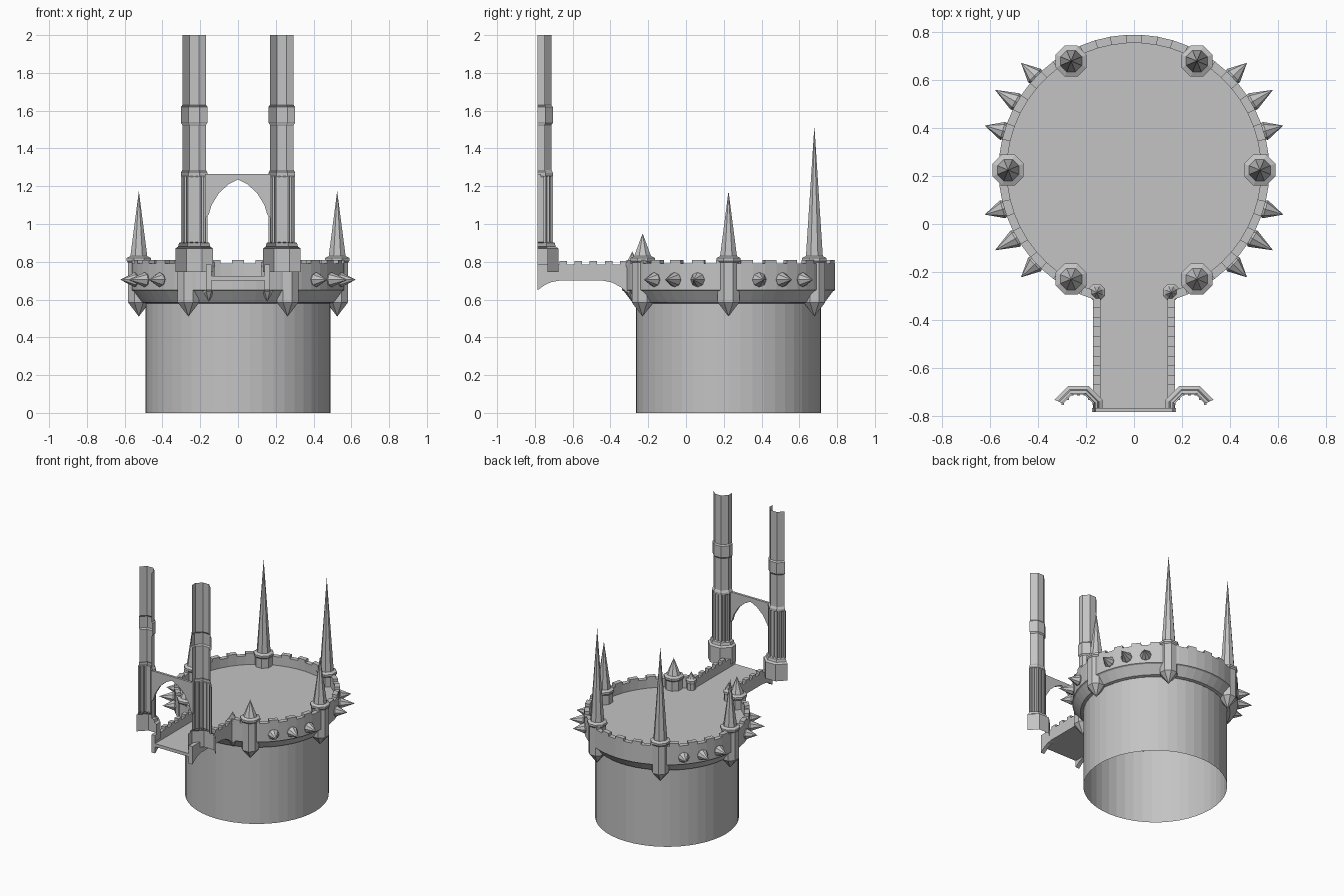
import bpy, bmesh, math
from mathutils import Matrix, Vector

cube = bpy.data.objects.get("Cube")
if cube:
    bpy.data.objects.remove(cube)

stone = bpy.data.materials.new("grey_stone")
stone.use_nodes = True
GREY = (0.55, 0.55, 0.55, 1)
stone.diffuse_color = GREY
stone.node_tree.nodes["Principled BSDF"].inputs["Base Color"].default_value = GREY

CY = 0.225       # centre of the round platform
DECK = 0.725
RING_IN, RING_OUT = 0.53, 0.565
SEGS = 54


def finish(name, bm, recalc=True):
    if recalc:
        bmesh.ops.recalc_face_normals(bm, faces=bm.faces)
    mesh = bpy.data.meshes.new(name)
    bm.to_mesh(mesh)
    bm.free()
    mesh.materials.append(stone)
    obj = bpy.data.objects.new(name, mesh)
    bpy.context.collection.objects.link(obj)
    return obj


def loft(bm, rings, closed=True):
    """Skin a list of equally long point rings; one-point rings make a tip."""
    rows = [[bm.verts.new(p) for p in ring] for ring in rings]
    for a, b in zip(rows, rows[1:]):
        n = max(len(a), len(b))
        for i in range(n if closed else n - 1):
            j = (i + 1) % n
            quad = [a[i % len(a)], a[j % len(a)], b[j % len(b)], b[i % len(b)]]
            bm.faces.new(list(dict.fromkeys(quad)))


def lathe(bm, profile, sides, matrix, turn=0.0):
    """Revolve (radius, height) points round the local z axis."""
    rings = []
    for r, z in profile:
        steps = range(sides) if r > 0 else [0]
        angles = [math.tau * i / sides + turn for i in steps]
        rings.append([matrix @ Vector((r * math.cos(a), r * math.sin(a), z)) for a in angles])
    loft(bm, rings)


def prism(bm, outline, offset):
    """Extrude a flat outline by an offset vector."""
    a = [bm.verts.new(p) for p in outline]
    b = [bm.verts.new(Vector(p) + Vector(offset)) for p in outline]
    bm.faces.new(a)
    bm.faces.new(b[::-1])
    for i in range(len(a)):
        j = (i + 1) % len(a)
        bm.faces.new((a[i], a[j], b[j], b[i]))


def box(bm, x0, x1, y0, y1, z0, z1):
    prism(bm, [(x0, y0, z0), (x1, y0, z0), (x1, y1, z0), (x0, y1, z0)], (0, 0, z1 - z0))


centre = Matrix.Translation((0, CY, 0))

# Round drum, open underneath
bm = bmesh.new()
lathe(bm, [(0.49, 0), (0.49, 0.58)], 48, centre)
finish("drum", bm)

# Flared corbel, lower wall and deck
bm = bmesh.new()
lathe(bm, [(0.49, 0.58), (0.51, 0.585), (0.555, 0.645), (RING_OUT, 0.65),
           (RING_OUT, DECK), (0, DECK)], SEGS, centre)
finish("platform", bm)

# Crenellated parapet, open where the bridge joins
bm = bmesh.new()
for i in range(SEGS):
    if 38 <= i <= 42:
        continue
    top = 0.81 if i % 2 else 0.79
    a0, a1 = math.tau * i / SEGS, math.tau * (i + 1) / SEGS
    corners = [(RING_IN, a0), (RING_OUT, a0), (RING_OUT, a1), (RING_IN, a1)]
    prism(bm, [(r * math.cos(a), CY + r * math.sin(a), DECK) for r, a in corners],
          (0, 0, top - DECK))
finish("parapet", bm)


# Octagonal pinnacles round the ring
def pinnacle(name, x, y, r, low, shoulder, rim, tip):
    bm = bmesh.new()
    lathe(bm, [(0, low), (r, shoulder), (r, rim - 0.025), (r * 1.13, rim - 0.015),
               (r * 1.13, rim), (r * 0.78, rim + 0.01), (0, tip)], 8,
          Matrix.Translation((x, y, 0)), math.pi / 8)
    finish(name, bm)


for side, s in (("left", 1), ("right", -1)):
    for place, deg, tip in (("back", 60, 1.52), ("side", 0, 1.175), ("front", -60, 0.95)):
        a = math.radians(deg)
        pinnacle(f"{place}_pinnacle_{side}", s * 0.525 * math.cos(a),
                 CY + 0.525 * math.sin(a), 0.062, 0.51, 0.585, 0.82, tip)
    pinnacle(f"bridge_pinnacle_{side}", s * 0.155, -0.285, 0.033, 0.59, 0.64, 0.795, 0.855)

# Spikes sticking out of the wall
bm = bmesh.new()
for base in (0, 180):
    for deg, length in ((16.6, 0.65), (30, 0.67), (43.5, 0.65)):
        for d in (base + deg, base - deg):
            m = (centre @ Matrix.Translation((0, 0, 0.705))
                 @ Matrix.Rotation(math.radians(d), 4, 'Z')
                 @ Matrix.Rotation(math.pi / 2, 4, 'Y'))
            lathe(bm, [(0, 0.55), (0.032, 0.555), (0.039, 0.572), (0, length)], 8, m)
finish("wall_spikes", bm)

# Bridge slab
bm = bmesh.new()
box(bm, -0.16, 0.16, -0.785, -0.31, 0.70, DECK - 0.001)
finish("bridge_deck", bm)

# Bridge side walls with arched underside and merlons
UNDER = [(-0.785, 0.65), (-0.75, 0.675), (-0.715, 0.692), (-0.67, 0.70), (-0.44, 0.70),
         (-0.39, 0.69), (-0.345, 0.665), (-0.31, 0.635)]
for side, s in (("left", 1), ("right", -1)):
    bm = bmesh.new()
    outline = [(s * 0.14, y, z) for y, z in UNDER + [(-0.31, 0.785), (-0.785, 0.785)]]
    prism(bm, outline, (s * 0.03, 0, 0))
    step = 0.04
    for i in range(5):
        y = -0.67 + 2 * i * step
        box(bm, s * 0.14, s * 0.17, y, y + step, 0.78, 0.805)
    finish(f"bridge_wall_{side}", bm)

# Gate towers: half-octagon shells open to the front
TX, TY, FRONT = 0.232, -0.775, -0.785
SHAFT = [(0.10, 0.745), (0.10, 0.87), (0.085, 0.88), (0.08, 0.90), (0.064, 0.905),
         (0.064, 1.25), (0.071, 1.255), (0.071, 1.27), (0.063, 1.285), (0.063, 1.525),
         (0.07, 1.535), (0.07, 1.62), (0.063, 1.63), (0.063, 2.0)]


def section(s, w):
    k = 0.414 * w
    pts = [(-w, FRONT), (-w, TY + k), (-k, TY + w), (k, TY + w), (w, TY + k)]
    return [(s * (TX + x), y) for x, y in pts]


for side, s in (("left", 1), ("right", -1)):
    bm = bmesh.new()
    loft(bm, [[(x, y, z) for x, y in section(s, w)] for w, z in SHAFT], closed=False)
    finish(f"gate_tower_{side}", bm)
    # Slim ribs on the lower shaft
    bm = bmesh.new()
    pts = section(s, 0.065)
    mids = [((a[0] + b[0]) / 2, (a[1] + b[1]) / 2) for a, b in zip(pts[1:], pts[2:])]
    for x, y in pts[1:] + mids:
        box(bm, x - 0.006, x + 0.006, y - 0.006, y + 0.006, 0.90, 1.255)
    finish(f"tower_ribs_{side}", bm)

# Pointed arch between the towers
half = [(0.175, 1.265), (0.175, 1.03), (0.155, 1.05), (0.14, 1.10), (0.10, 1.165),
        (0.05, 1.21)]
outline = half + [(0, 1.235)] + [(-x, z) for x, z in reversed(half)]
bm = bmesh.new()
prism(bm, [(x, FRONT, z) for x, z in outline], (0, 0.018, 0))
finish("gate_arch", bm)
